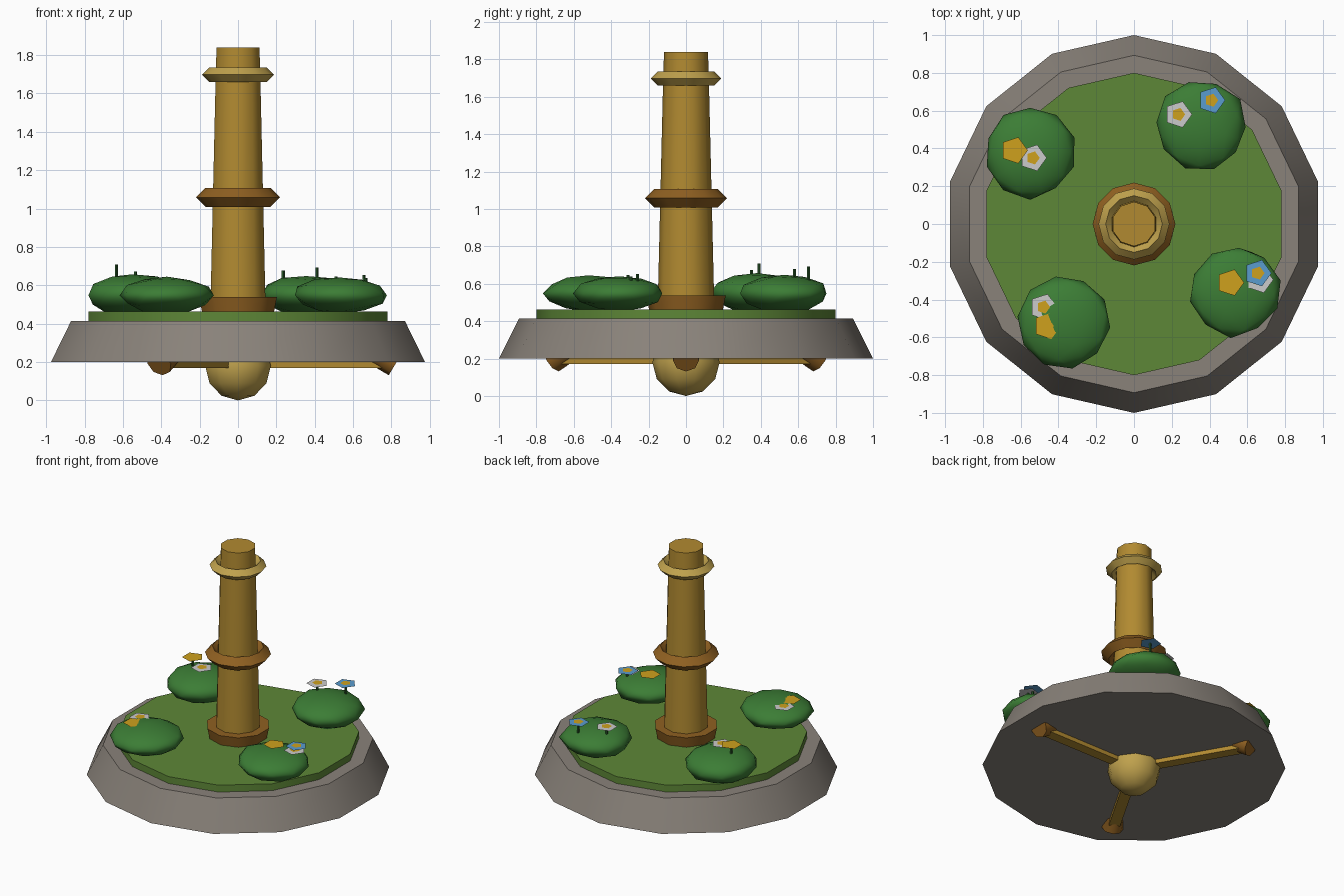
import bpy, math, random
from mathutils import Vector

if "Cube" in bpy.data.objects:
    bpy.data.objects.remove(bpy.data.objects["Cube"])

random.seed(4)


def mat(name, r, g, b):
    m = bpy.data.materials.new(name)
    m.diffuse_color = tuple((c / 255) ** 2.2 for c in (r, g, b)) + (1,)
    m.use_nodes = True
    m.node_tree.nodes["Principled BSDF"].inputs["Base Color"].default_value = m.diffuse_color
    return m


STONE = mat("stone", 136, 129, 121)
GRASS = mat("grass", 94, 134, 58)
LEAF = mat("leaf", 62, 124, 56)
STEM = mat("stem", 45, 90, 45)
BRASS = mat("brass", 176, 137, 52)
BRONZE = mat("bronze", 142, 96, 38)
GOLD = mat("pale_gold", 190, 160, 78)
YELLOW = mat("yellow", 205, 160, 35)
WHITE = mat("white", 225, 225, 225)
BLUE = mat("blue", 90, 155, 205)


def add(name, verts, faces, m, angle=40):
    me = bpy.data.meshes.new(name)
    me.from_pydata(verts, [], faces)
    ob = bpy.data.objects.new(name, me)
    bpy.context.collection.objects.link(ob)
    return finish(ob, name, m, angle)


def finish(ob, name, m, angle=40):
    ob.name = name
    ob.data.materials.append(m)
    bpy.ops.object.select_all(action='DESELECT')
    bpy.context.view_layer.objects.active = ob
    ob.select_set(True)
    if angle:
        bpy.ops.object.shade_smooth_by_angle(angle=math.radians(angle))
    return ob


def lathe(name, profile, n, m, loc=(0, 0), start=90, angle=40):
    """Capped solid of revolution from (radius, z) points, bottom to top."""
    verts, faces = [], []
    for r, z in profile:
        for i in range(n):
            a = math.radians(start) + 2 * math.pi * i / n
            verts.append((loc[0] + r * math.cos(a), loc[1] + r * math.sin(a), z))
    for k in range(len(profile) - 1):
        for i in range(n):
            j = (i + 1) % n
            faces.append((k * n + i, k * n + j, (k + 1) * n + j, (k + 1) * n + i))
    faces.append(tuple(reversed(range(n))))
    faces.append(tuple(range((len(profile) - 1) * n, len(profile) * n)))
    return add(name, verts, faces, m, angle)


# stone planter and grass
lathe("stone_base", [(1.0, 0.2), (0.893, 0.413)], 14, STONE)
lathe("grass_bed", [(0.8, 0.40), (0.8, 0.463)], 14, GRASS)

# post with foot flange and two diamond-section rings
lathe("post_flange", [(0.195, 0.45), (0.213, 0.538)], 10, BRONZE)
lathe("post", [(0.152, 0.45), (0.122, 1.70), (0.1175, 1.84)], 10, BRASS)
for name, R, r, z, m in (("middle_ring", 0.17, 0.049, 1.058, BRONZE),
                         ("top_ring", 0.15, 0.038, 1.698, GOLD)):
    bpy.ops.mesh.primitive_torus_add(major_segments=12, minor_segments=4,
                                     major_radius=R, minor_radius=r, location=(0, 0, z))
    finish(bpy.context.object, name, m)

# hub underneath
bpy.ops.mesh.primitive_uv_sphere_add(segments=10, ring_count=6, radius=0.18, location=(0, 0, 0.18))
finish(bpy.context.object, "hub", GOLD)

# three arms with tilted round ends
for k in range(3):
    a = k * 2 * math.pi / 3
    d = Vector((math.cos(a), math.sin(a), 0))
    bpy.ops.mesh.primitive_cube_add(size=1, location=d * 0.42 + Vector((0, 0, 0.195)),
                                    rotation=(0, 0, a), scale=(0.66, 0.075, 0.05))
    finish(bpy.context.object, f"arm_{k + 1}", BRASS, 0)
    axis = d * 0.86 - Vector((0, 0, 0.51))
    bpy.ops.mesh.primitive_cylinder_add(
        vertices=8, radius=0.07, depth=0.12,
        location=d * 0.77 + Vector((0, 0, 0.222)),
        rotation=(0, math.atan2(0.86, -0.51), a))
    finish(bpy.context.object, f"arm_end_{k + 1}", BRONZE, 50)

# bushes: flattened, slightly uneven icospheres
for k, (x, y, top) in enumerate(((-0.55, 0.38, 0.66), (0.355, 0.525, 0.65),
                                 (0.535, -0.355, 0.645), (-0.37, -0.52, 0.645))):
    bpy.ops.mesh.primitive_ico_sphere_add(subdivisions=2, radius=1, location=(x, y, 0.548))
    ob = bpy.context.object
    ob.scale = (0.24, 0.245, top - 0.548)
    ob.rotation_euler.z = k * 0.9
    for v in ob.data.vertices:
        v.co *= random.uniform(0.95, 1.04)
    finish(ob, f"bush_{k + 1}", LEAF, 60)

# flowers: flat pentagon petals, yellow centre, thin stem
FLOWERS = ((-0.635, 0.39, 0.71, YELLOW), (-0.535, 0.35, 0.675, WHITE),
           (0.235, 0.58, 0.68, WHITE), (0.41, 0.655, 0.695, BLUE),
           (0.51, -0.31, 0.648, YELLOW), (0.655, -0.26, 0.655, BLUE),
           (0.665, -0.295, 0.64, WHITE), (-0.48, -0.44, 0.63, WHITE),
           (-0.46, -0.54, 0.635, YELLOW))
for k, (x, y, z, m) in enumerate(FLOWERS):
    lathe(f"stem_{k + 1}", [(0.009, 0.56), (0.009, z - 0.002)], 5, STEM, (x, y), 0)
    for part, r, h, pm in (("petals", 0.073, z, m), ("centre", 0.036, z + 0.004, YELLOW)):
        pts = [(x + r * math.cos(i * 2 * math.pi / 5), y + r * math.sin(i * 2 * math.pi / 5), h)
               for i in range(5)]
        add(f"flower_{part}_{k + 1}", pts, [tuple(range(5))], pm, 0)
